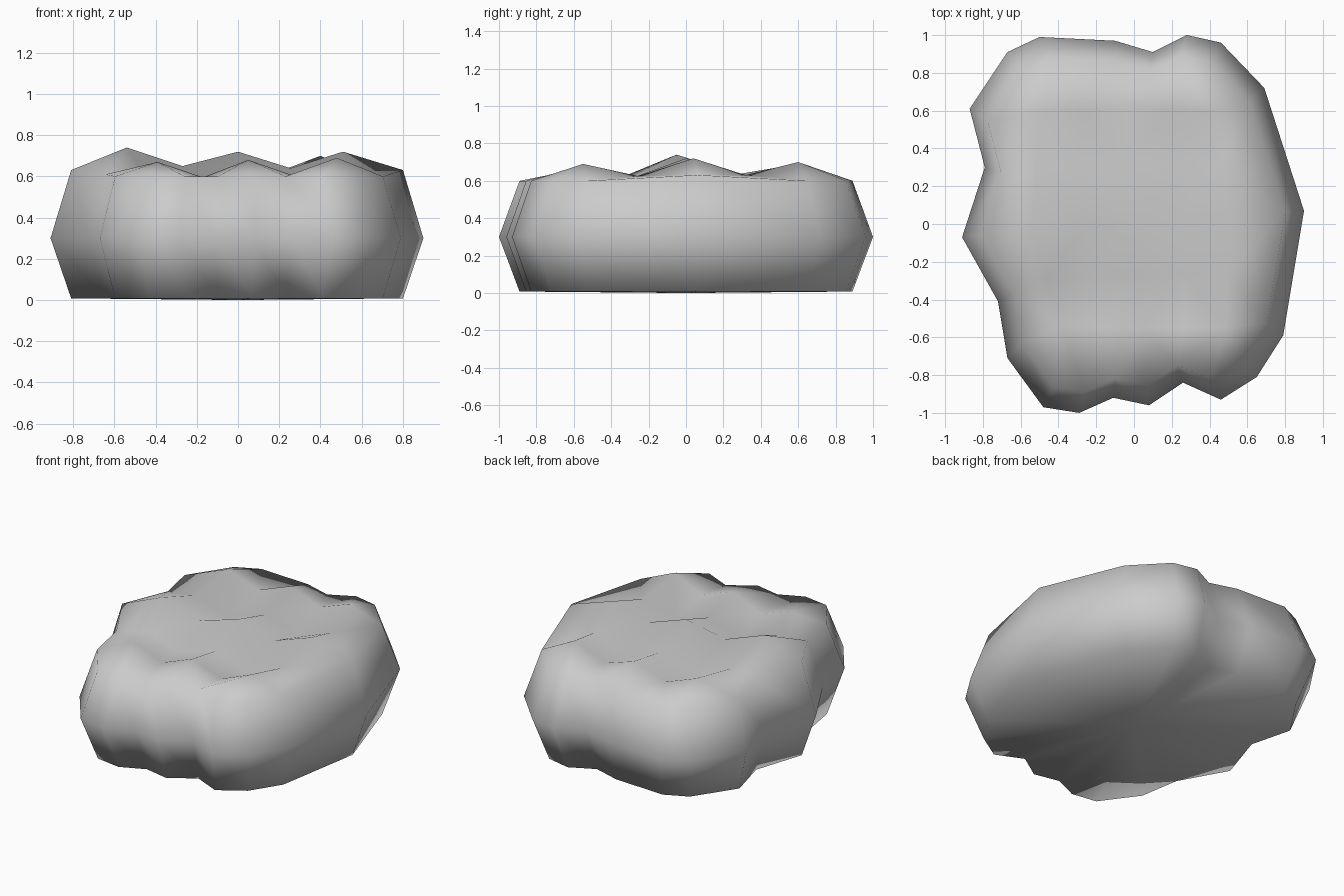
import bpy, bmesh
from mathutils import Vector
from mathutils.geometry import delaunay_2d_cdt

cube = bpy.data.objects.get("Cube")
if cube:
    bpy.data.objects.remove(cube, do_unlink=True)

# Widest contour of the boulder, clockwise from above
OUTLINE = [(-.5, .99), (-.1, .97), (.1, .91), (.28, 1), (.46, .96), (.69, .72),
           (.9, .07), (.79, -.59), (.65, -.81), (.46, -.93), (.26, -.84),
           (.08, -.96), (-.11, -.92), (-.29, -1), (-.48, -.97), (-.67, -.71),
           (-.72, -.41), (-.91, -.07), (-.79, .3), (-.87, .61), (-.67, .91)]
# Bump summits, one row each for front, middle and back
SUMMITS = [[(-.39, -.54, .67), (.05, -.55, .68), (.48, -.55, .69)],
           [(-.54, -.05, .74), (0, 0, .72), (.51, .04, .72)],
           [(-.5, .6, .69), (-.05, .62, .69), (.4, .6, .7)]]
INSET = .89


def lattice_point(i, j):
    """Summit on even indices, a dip between neighbours on odd ones."""
    rows, cols = {i // 2, (i + 1) // 2}, {j // 2, (j + 1) // 2}
    near = [Vector(SUMMITS[r][c]) for r in rows for c in cols]
    p = sum(near, Vector()) / len(near)
    p.z -= .08 * (i % 2 + j % 2)
    return p


bm = bmesh.new()

# Side rings: foot, belly and upper rim
foot = [bm.verts.new((x * INSET, y * INSET, .008)) for x, y in OUTLINE]
belly = [bm.verts.new((x, y, .3)) for x, y in OUTLINE]
rim = [bm.verts.new((x * INSET, y * INSET, max(.6, .635 - .06 * abs(y))))
       for x, y in OUTLINE]
count = len(OUTLINE)
for low, high in ((foot, belly), (belly, rim)):
    for k in range(count):
        n = (k + 1) % count
        bm.faces.new((low[k], low[n], high[n], high[k]))

# Underside
base = bm.verts.new((0, 0, 0))
for k in range(count):
    bm.faces.new((foot[k], foot[(k + 1) % count], base))

# Bumpy top, triangulated inside the rim
top = rim + [bm.verts.new(lattice_point(i, j)) for i in range(5) for j in range(5)]
edges = [(k, (k + 1) % count) for k in range(count)]
flat = [v.co.to_2d() for v in top]
tris = delaunay_2d_cdt(flat, edges, [], 1, 1e-5)
for tri in tris[2]:
    bm.faces.new([top[tris[3][k][0]] for k in tri])

bmesh.ops.recalc_face_normals(bm, faces=bm.faces)
for face in bm.faces:
    face.smooth = True

mesh = bpy.data.meshes.new("boulder")
bm.to_mesh(mesh)
bm.free()
boulder = bpy.data.objects.new("boulder", mesh)
bpy.context.collection.objects.link(boulder)

# Stone colour
stone = bpy.data.materials.new("grey stone")
stone.use_nodes = True
stone.diffuse_color = (.6, .6, .6, 1)
stone.node_tree.nodes["Principled BSDF"].inputs["Base Color"].default_value = (.6, .6, .6, 1)
mesh.materials.append(stone)
